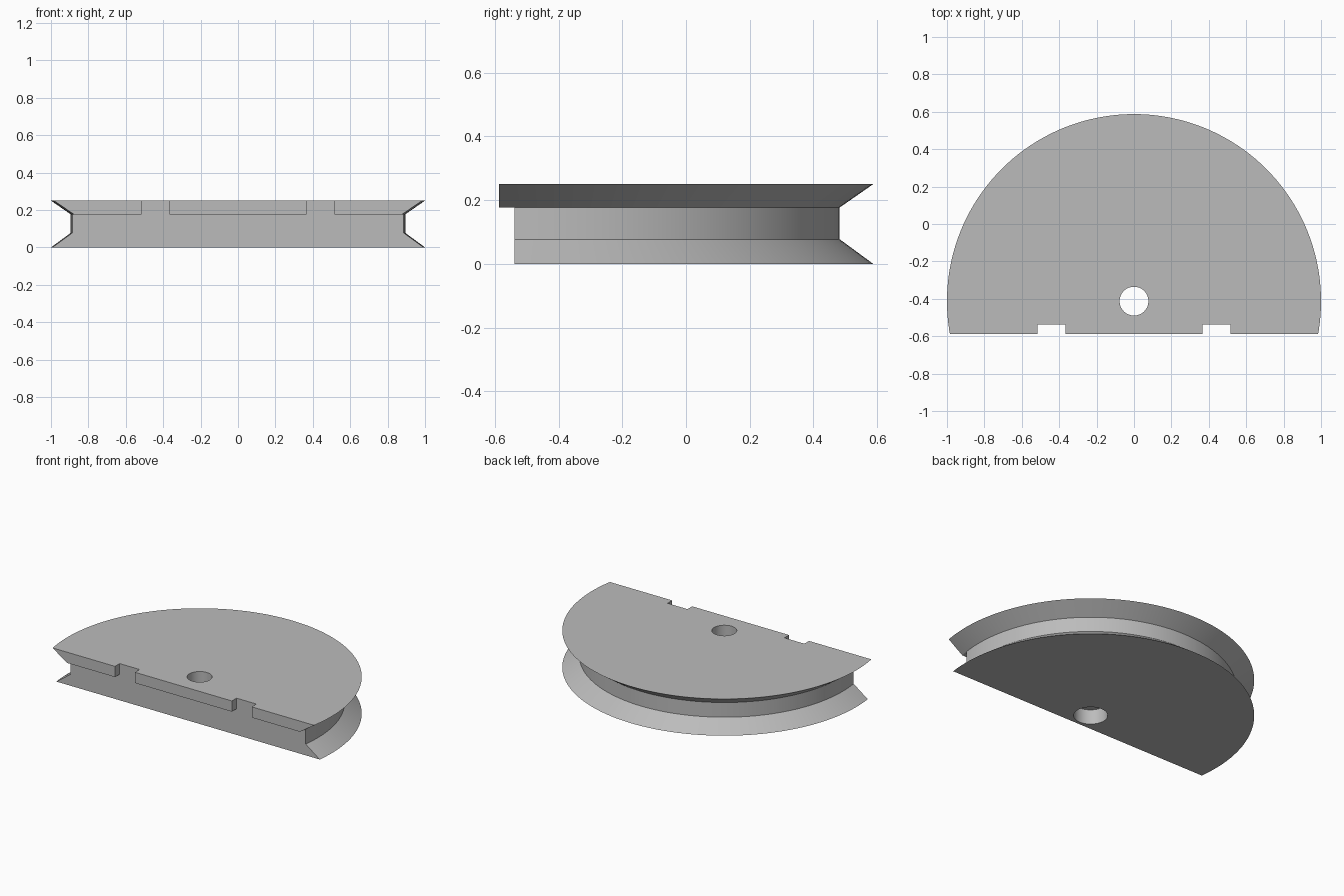
import bpy, bmesh, math
from mathutils import Vector

cube = bpy.data.objects.get("Cube")
if cube:
    bpy.data.objects.remove(cube, do_unlink=True)

AXIS_Y = -0.4125      # wheel axis
FRONT = -0.5875       # front of the upper flange
RECESS = -0.5375      # front of the lower body and back of the notches
STEP_Z, TOP = 0.177, 0.25

grey = bpy.data.materials.new("plain grey")
grey.use_nodes = True
colour = (0.5, 0.5, 0.5, 1)
grey.diffuse_color = colour
grey.node_tree.nodes["Principled BSDF"].inputs["Base Color"].default_value = colour


def add_object(name, bm):
    bmesh.ops.recalc_face_normals(bm, faces=bm.faces)
    mesh = bpy.data.meshes.new(name)
    bm.to_mesh(mesh)
    bm.free()
    mesh.materials.append(grey)
    obj = bpy.data.objects.new(name, mesh)
    bpy.context.collection.objects.link(obj)
    return obj


def lathe(name, profile, steps=160):
    """Spin a closed (radius, z) outline around the wheel axis."""
    bm = bmesh.new()
    verts = [bm.verts.new((r, AXIS_Y, z)) for r, z in profile]
    edges = [bm.edges.new((v, verts[i - 1])) for i, v in enumerate(verts)]
    bmesh.ops.spin(bm, geom=verts + edges, cent=(0, AXIS_Y, 0), axis=(0, 0, 1),
                   angle=math.tau, steps=steps, use_merge=True)
    bmesh.ops.remove_doubles(bm, verts=bm.verts, dist=1e-5)
    return add_object(name, bm)


def cut_box(target, low, high):
    """Subtract a box given by two opposite corners."""
    bm = bmesh.new()
    bmesh.ops.create_cube(bm, size=1)
    low, high = Vector(low), Vector(high)
    bmesh.ops.scale(bm, vec=high - low, verts=bm.verts)
    bmesh.ops.translate(bm, vec=(low + high) / 2, verts=bm.verts)
    cutter = add_object("cutter", bm)
    cutter.hide_render = True
    mod = target.modifiers.new("cut", "BOOLEAN")
    mod.operation, mod.solver, mod.object = "DIFFERENCE", "EXACT", cutter
    bpy.ops.object.select_all(action="DESELECT")
    target.select_set(True)
    bpy.context.view_layer.objects.active = target
    bpy.ops.object.modifier_apply(modifier=mod.name)
    bpy.data.objects.remove(cutter, do_unlink=True)


# Grooved wheel with a bore that widens underneath
wheel = lathe("grooved_half_wheel", [
    (0.077, TOP), (1, TOP), (0.895, STEP_Z), (0.895, 0.077),
    (1, 0), (0.104, 0), (0.104, 0.1), (0.077, 0.1)])

# Flat front, set back below the upper flange
cut_box(wheel, (-2, -2, -1), (2, FRONT, 1))
cut_box(wheel, (-2, -2, -1), (2, RECESS, STEP_Z))

# Two notches in the front edge of the upper flange
for side in (-1, 1):
    x = side * 0.44
    cut_box(wheel, (x - 0.075, -1, STEP_Z - 0.05), (x + 0.075, RECESS, 1))

wheel.select_set(True)
bpy.context.view_layer.objects.active = wheel
bpy.ops.object.shade_smooth_by_angle(angle=math.radians(25))
